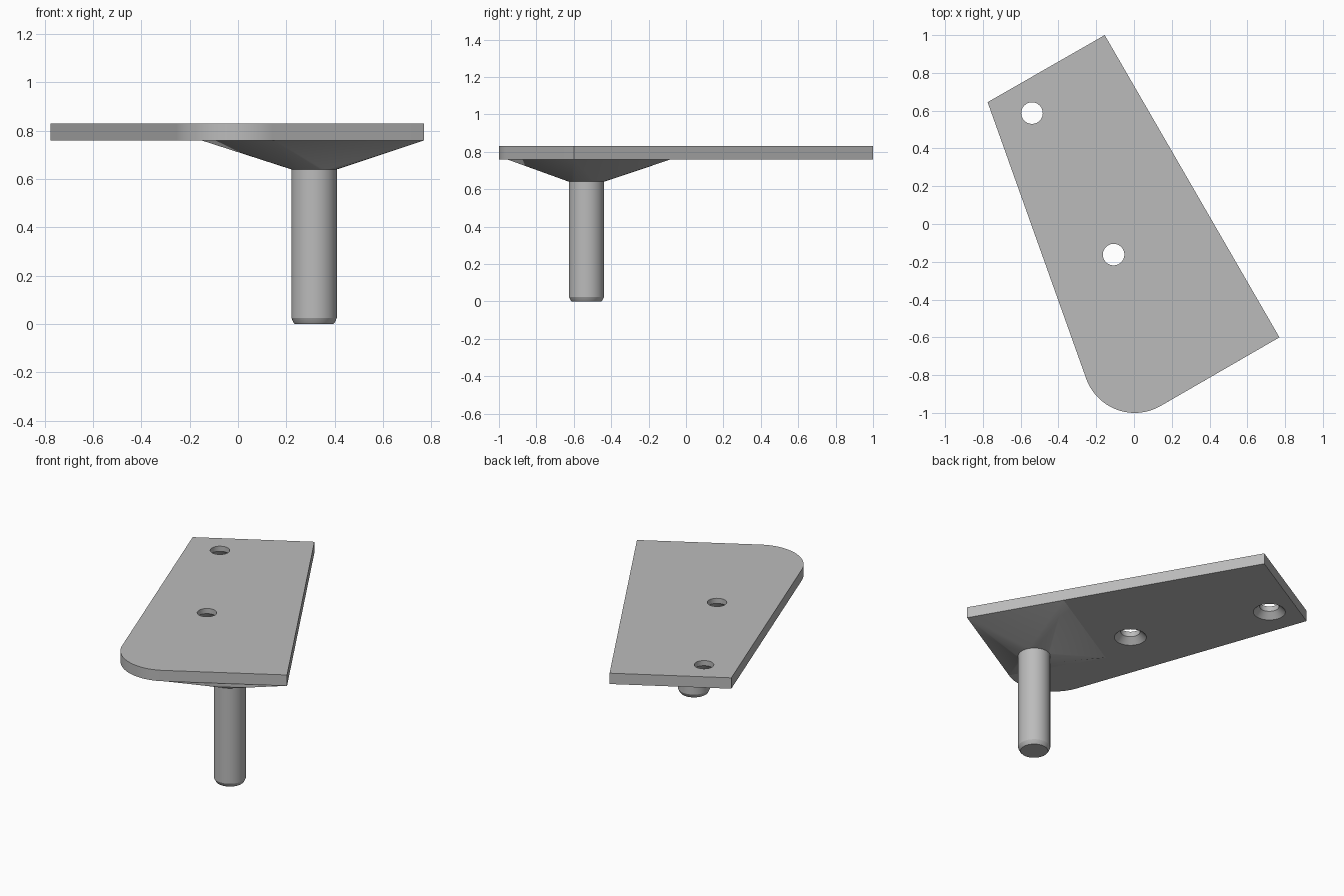
import bpy
import bmesh
from math import cos, sin, radians
from mathutils import Vector

cube = bpy.data.objects.get("Cube")
if cube:
    bpy.data.objects.remove(cube, do_unlink=True)

PLATE_LOW, PLATE_TOP, NECK = 0.76, 0.83, 0.64
POST, POST_R = (0.315, -0.532), 0.094
HOLE_R, SINK_R = 0.057, 0.094

grey = bpy.data.materials.new("plain grey")
grey.use_nodes = True
grey.diffuse_color = (0.5, 0.5, 0.5, 1)
grey.node_tree.nodes["Principled BSDF"].inputs["Base Color"].default_value = (0.5, 0.5, 0.5, 1)


def circle(center, r, z, start=0, end=360, steps=48):
    """Points along an arc, without the closing point."""
    angles = [radians(start + (end - start) * i / steps) for i in range(steps)]
    return [Vector((center[0] + r * cos(a), center[1] + r * sin(a), z)) for a in angles]


def add_object(name, bm):
    bmesh.ops.recalc_face_normals(bm, faces=bm.faces)
    mesh = bpy.data.meshes.new(name)
    bm.to_mesh(mesh)
    bm.free()
    mesh.materials.append(grey)
    obj = bpy.data.objects.new(name, mesh)
    bpy.context.collection.objects.link(obj)
    return obj


def stack(name, rings):
    """Join equal rings of points into a capped solid."""
    bm = bmesh.new()
    loops = [[bm.verts.new(p) for p in ring] for ring in rings]
    n = len(loops[0])
    for low, high in zip(loops, loops[1:]):
        for i in range(n):
            j = (i + 1) % n
            bm.faces.new((low[i], low[j], high[j], high[i]))
    bm.faces.new(loops[0])
    bm.faces.new(loops[-1])
    return add_object(name, bm)


def smooth(obj):
    bpy.ops.object.select_all(action="DESELECT")
    obj.select_set(True)
    bpy.context.view_layer.objects.active = obj
    bpy.ops.object.shade_smooth_by_angle(angle=radians(25))


# Mounting plate: tapered outline with one rounded corner
outline = [Vector((0.77, -0.6, 0)), Vector((-0.155, 1, 0)), Vector((-0.775, 0.645, 0))]
outline += circle((0.004, -0.727), 0.273, 0, 199.4, 300, 32)
outline += circle((0.004, -0.727), 0.273, 0, 300, 301, 1)
plate = stack("mounting_plate", [[p + Vector((0, 0, z)) for p in outline]
                                 for z in (PLATE_LOW, PLATE_TOP)])

# Screw holes, countersunk from below
bpy.context.view_layer.objects.active = plate
for spot in ((-0.54, 0.587), (-0.108, -0.162)):
    flare = SINK_R - HOLE_R
    profile = [(SINK_R, PLATE_LOW - 0.02), (SINK_R, PLATE_LOW),
               (HOLE_R, PLATE_LOW + flare), (HOLE_R, PLATE_TOP + 0.05)]
    cutter = stack("hole_cutter", [circle(spot, r, z) for r, z in profile])
    cutter.hide_render = True
    cut = plate.modifiers.new("screw_hole", "BOOLEAN")
    cut.operation = "DIFFERENCE"
    cut.solver = "EXACT"
    cut.object = cutter
    bpy.ops.object.modifier_apply(modifier=cut.name)
    bpy.data.objects.remove(cutter, do_unlink=True)
smooth(plate)

# Flared bracket: rectangle under the plate narrowing to the round post
corner = Vector((0.77, -0.6, PLATE_LOW))
side, back = Vector((-0.62, -0.358, 0)), Vector((-0.301, 0.52, 0))
bm = bmesh.new()
for p in [corner, corner + side, corner + back, corner + side + back] + circle(POST, POST_R, NECK):
    bm.verts.new(p)
bmesh.ops.convex_hull(bm, input=bm.verts)
smooth(add_object("flared_bracket", bm))

# Round post with a softened lower end
post = stack("post", [circle(POST, r, z) for r, z in
                      ((POST_R - 0.014, 0), (POST_R - 0.009, 0.006),
                       (POST_R, 0.025), (POST_R, NECK))])
smooth(post)
